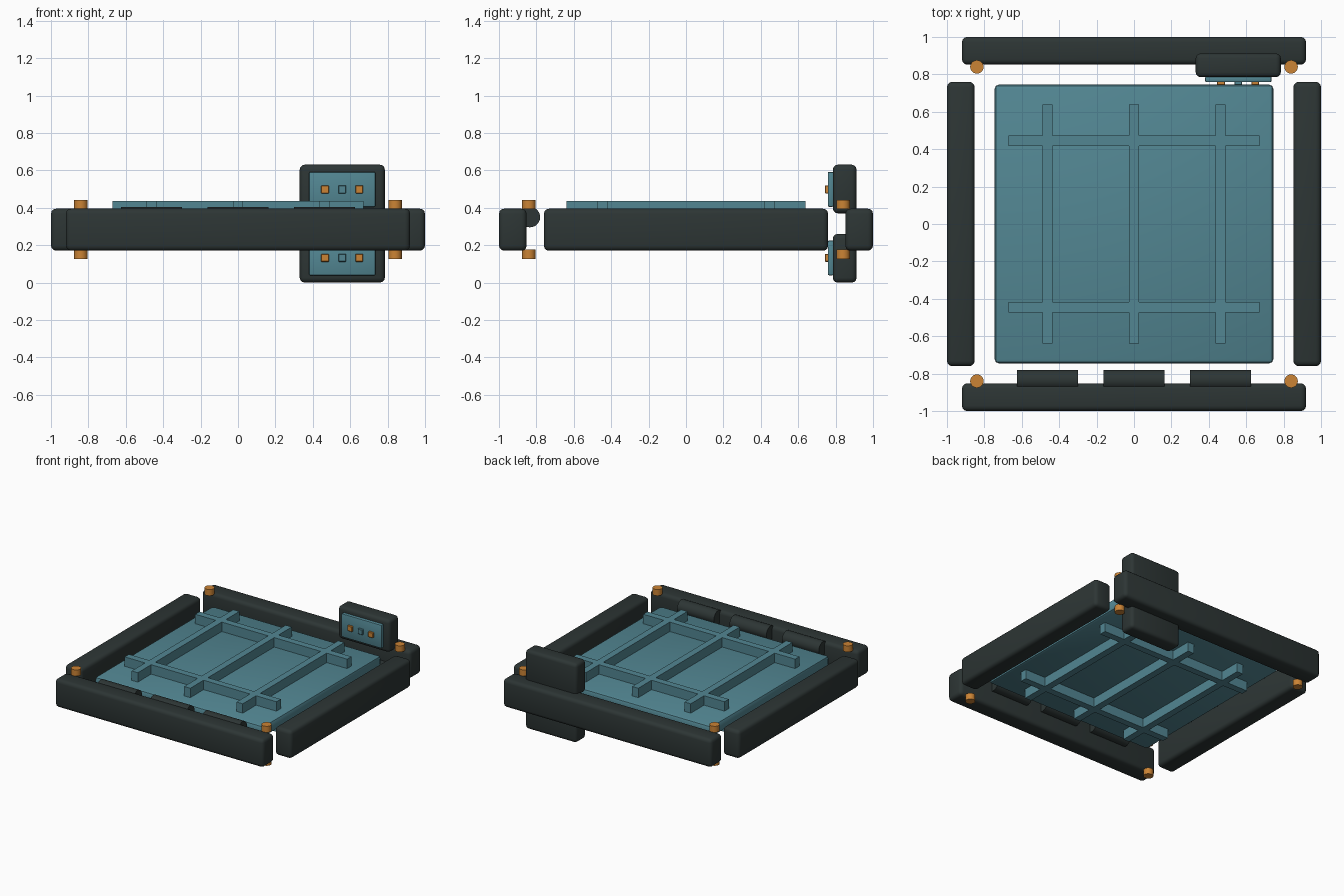
import bpy, math

if "Cube" in bpy.data.objects:
    bpy.data.objects.remove(bpy.data.objects["Cube"], do_unlink=True)


def material(name, rgb):
    m = bpy.data.materials.new(name)
    m.use_nodes = True
    m.diffuse_color = (*rgb, 1)
    m.node_tree.nodes["Principled BSDF"].inputs["Base Color"].default_value = (*rgb, 1)
    return m


DARK = material("dark_grey", (0.026, 0.036, 0.035))
TEAL = material("teal", (0.085, 0.24, 0.29))
ORANGE = material("orange", (0.6, 0.23, 0.035))


def finish(obj, name, mat, bevel, segments):
    obj.name = name
    obj.data.materials.append(mat)
    if bevel:
        mod = obj.modifiers.new("Bevel", "BEVEL")
        mod.width, mod.segments = bevel, segments
        bpy.ops.object.modifier_apply(modifier=mod.name)
    bpy.ops.object.shade_smooth_by_angle(angle=math.radians(30))
    return obj


def box(name, mat, xs, ys, zs, bevel=0, segments=3):
    """Box given by its extents on each axis."""
    spans = (xs, ys, zs)
    bpy.ops.mesh.primitive_cube_add(size=1, location=[(a + b) / 2 for a, b in spans])
    obj = bpy.context.object
    obj.scale = [b - a for a, b in spans]
    bpy.ops.object.transform_apply(location=False, rotation=False, scale=True)
    return finish(obj, name, mat, bevel, segments)


def cylinder(name, mat, radius, length, centre, rotation=(0, 0, 0)):
    bpy.ops.mesh.primitive_cylinder_add(vertices=24, radius=radius, depth=length,
                                        location=centre, rotation=rotation)
    return finish(bpy.context.object, name, mat, 0, 1)


MID = 0.315  # mirror height of the panel and the controls


def mirrored(low, high, below):
    return (2 * MID - high, 2 * MID - low) if below else (low, high)


# Four frame rails
rail_z = (0.17, 0.395)
box("front_rail", DARK, (-0.92, 0.92), (-1, -0.852), rail_z, 0.028)
box("back_rail", DARK, (-0.92, 0.92), (0.852, 1), rail_z, 0.028)
box("left_rail", DARK, (0.852, 1), (-0.76, 0.76), rail_z, 0.028)
box("right_rail", DARK, (-1, -0.852), (-0.76, 0.76), rail_z, 0.028)

# Door panel with a grid of ribs standing out on both faces
box("panel", TEAL, (-0.745, 0.745), (-0.745, 0.745), (0.27, 0.36), 0.022, 2)
for below, side in ((False, "upper"), (True, "lower")):
    rib_z = mirrored(0.35, 0.435, below)
    for x in (-0.463, 0, 0.463):
        box(side + "_long_rib", TEAL, (x - 0.027, x + 0.027), (-0.64, 0.64), rib_z)
    for y in (-0.445, 0.445):
        box(side + "_cross_rib", TEAL, (-0.67, 0.67), (y - 0.027, y + 0.027), rib_z)

# Hinge barrels along the front rail
for x in (-0.463, 0, 0.463):
    cylinder("hinge_barrel", DARK, 0.055, 0.325, (x, -0.835, 0.35), (0, math.pi / 2, 0))

# Corner pins above and below the frame
for x in (-0.84, 0.84):
    for y in (-0.84, 0.84):
        cylinder("upper_corner_pin", ORANGE, 0.036, 0.05, (x, y, 0.417))
        cylinder("lower_corner_pin", ORANGE, 0.036, 0.05, (x, y, 0.152))

# Control boxes on the back rail, one on each side of the panel
for below, side in ((False, "upper"), (True, "lower")):
    box(side + "_control_box", DARK, (0.33, 0.785), (0.785, 0.912),
        mirrored(0.37, 0.63, below), 0.026)
    box(side + "_control_plate", TEAL, (0.38, 0.735), (0.758, 0.79),
        mirrored(0.405, 0.592, below), 0.008, 2)
    for x, mat in ((0.465, ORANGE), (0.557, TEAL), (0.648, ORANGE)):
        box(side + "_button", mat, (x - 0.021, x + 0.021), (0.742, 0.762),
            mirrored(0.477, 0.519, below), 0.003, 1)
